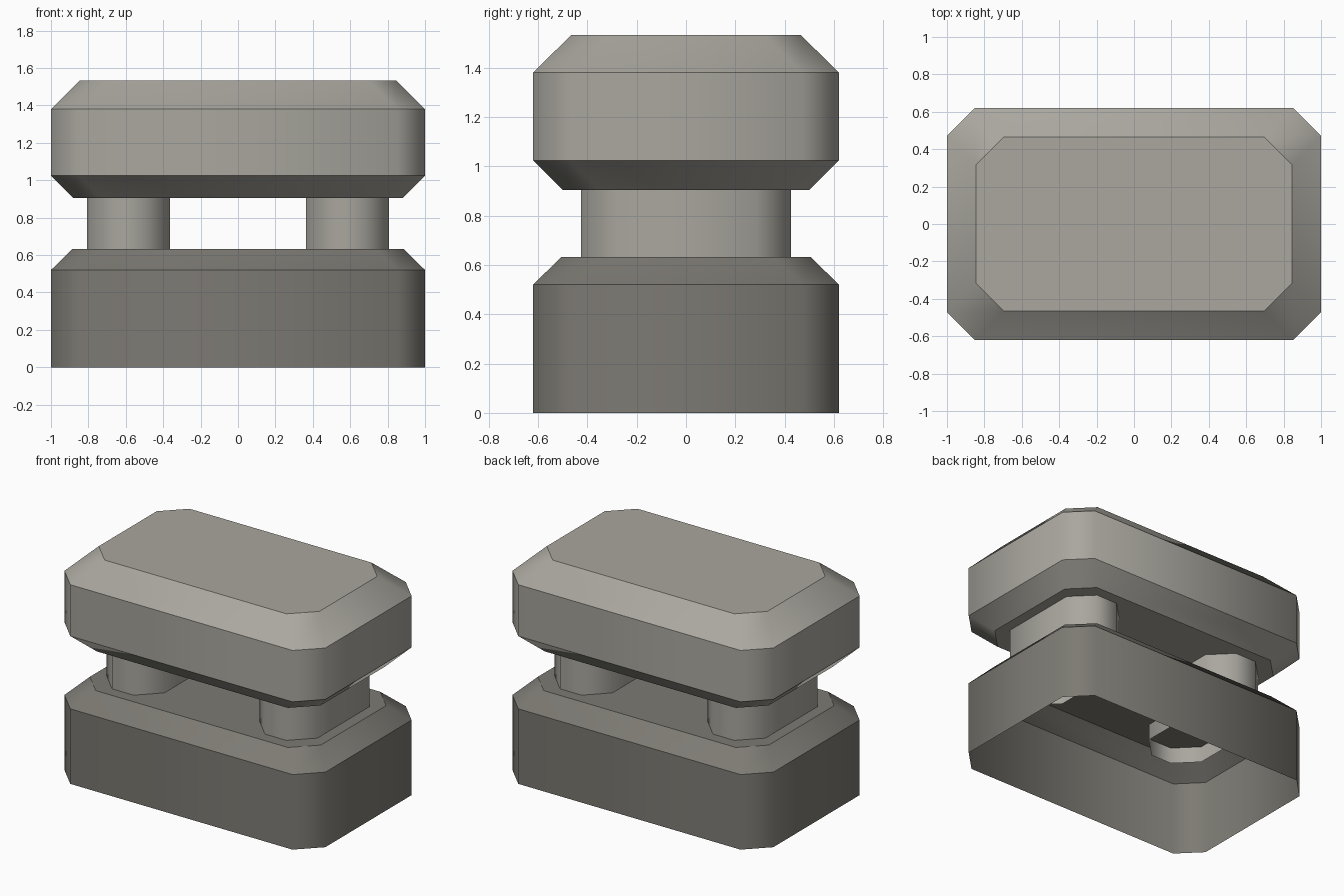
import bpy, bmesh

if "Cube" in bpy.data.objects:
    bpy.data.objects.remove(bpy.data.objects["Cube"])


def material(name, rgb):
    m = bpy.data.materials.new(name)
    m.diffuse_color = (*rgb, 1.0)
    m.use_nodes = True
    m.node_tree.nodes["Principled BSDF"].inputs["Base Color"].default_value = m.diffuse_color
    return m


light_stone = material("light grey stone", (0.40, 0.385, 0.345))
dark_stone = material("dark grey stone", (0.205, 0.195, 0.172))


def octagon(hx, hy, c):
    """Rectangle outline with cut corners, counter-clockwise."""
    return [(hx, -hy + c), (hx, hy - c), (hx - c, hy), (-hx + c, hy),
            (-hx, hy - c), (-hx, -hy + c), (-hx + c, -hy), (hx - c, -hy)]


def stacked_block(name, hx, hy, c, levels, mat, centre_x=0.0,
                  cap_bottom=False, cap_top=False):
    """Loft cut-corner outlines through (z, inset) levels."""
    bm = bmesh.new()
    rings = [[bm.verts.new((x, y, z)) for x, y in octagon(hx - i, hy - i, c)]
             for z, i in levels]
    for low, high in zip(rings, rings[1:]):
        for k in range(8):
            n = (k + 1) % 8
            f = bm.faces.new((low[k], low[n], high[n], high[k]))
            f.smooth = True
    if cap_bottom:
        bm.faces.new(rings[0][::-1])
    if cap_top:
        bm.faces.new(rings[-1])
    # horizontal rims stay crisp, upright corners shade softly
    for e in bm.edges:
        if abs(e.verts[0].co.z - e.verts[1].co.z) < 1e-5:
            e.smooth = False
    mesh = bpy.data.meshes.new(name)
    bm.to_mesh(mesh)
    bm.free()
    mesh.materials.append(mat)
    obj = bpy.data.objects.new(name, mesh)
    obj.location.x = centre_x
    bpy.context.collection.objects.link(obj)
    return obj


# hollow base, open underneath
stacked_block("base", 1.0, 0.62, 0.148,
              [(0.0, 0.0), (0.52, 0.0), (0.633, 0.115)],
              dark_stone, cap_top=True)

# two open support posts, sunk slightly into both blocks
for side, sign in (("left", -1), ("right", 1)):
    stacked_block(side + "_post", 0.222, 0.425, 0.14,
                  [(0.52, 0.0), (1.02, 0.0)], light_stone,
                  centre_x=sign * 0.586)

# upper block, bevelled above and below
stacked_block("upper_block", 1.0, 0.62, 0.148,
              [(0.904, 0.12), (1.024, 0.0), (1.38, 0.0), (1.533, 0.155)],
              light_stone, cap_bottom=True, cap_top=True)
